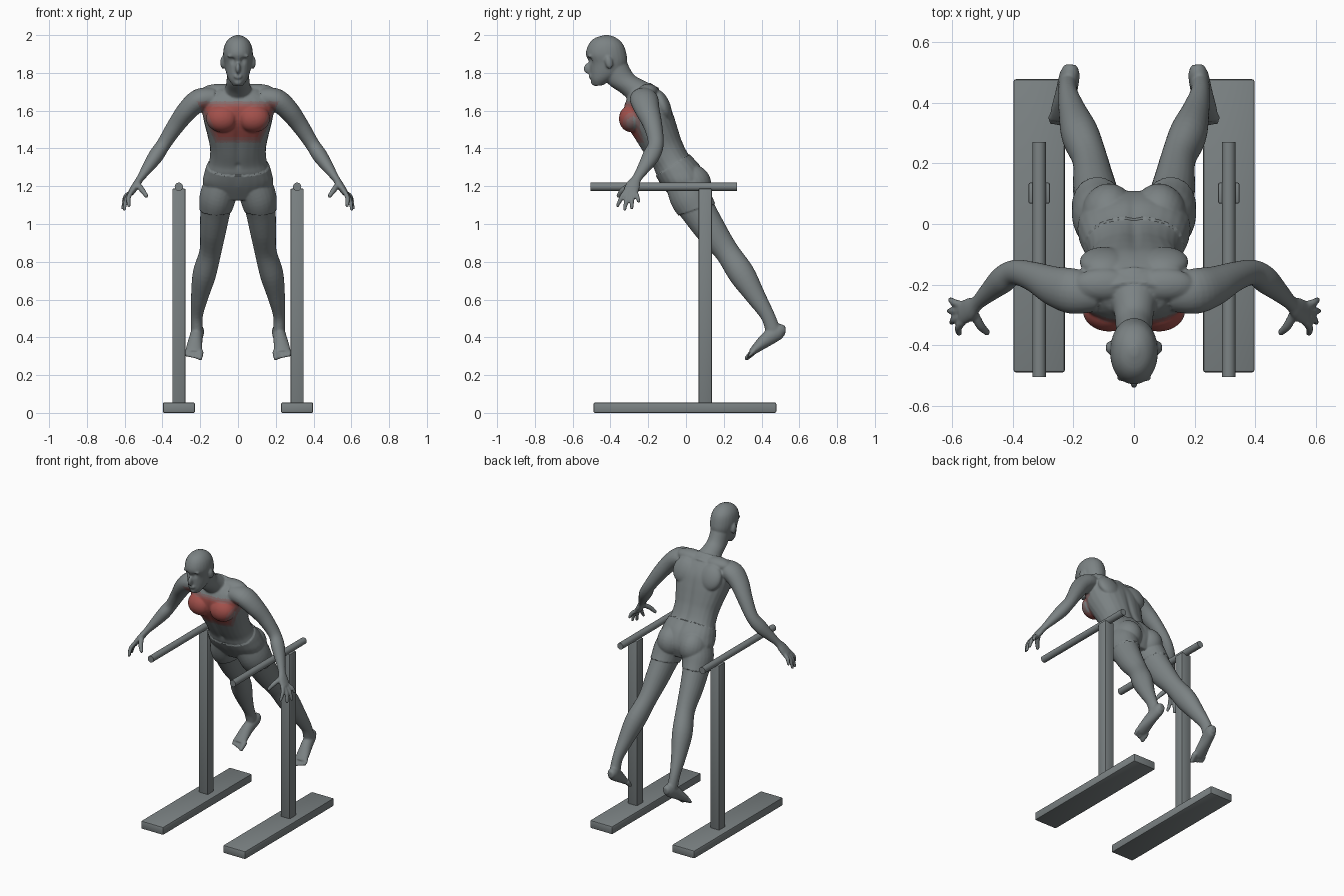
import bpy, bmesh, math
from mathutils import Vector, Matrix

cube = bpy.data.objects.get("Cube")
if cube:
    bpy.data.objects.remove(cube)


def material(name, rgb):
    m = bpy.data.materials.new(name)
    m.use_nodes = True
    m.diffuse_color = (*rgb, 1)
    m.node_tree.nodes["Principled BSDF"].inputs["Base Color"].default_value = (*rgb, 1)
    return m


grey = material("slate grey", (0.2, 0.225, 0.23))
reds = [material("faint red", (0.23, 0.15, 0.15)),
        material("soft red", (0.29, 0.11, 0.105)),
        material("muscle red", (0.36, 0.08, 0.07))]


def finish(obj, angle=35):
    bpy.ops.object.select_all(action='DESELECT')
    obj.select_set(True)
    bpy.context.view_layer.objects.active = obj
    bpy.ops.object.shade_smooth_by_angle(angle=math.radians(angle))


def new_object(name, bm, *mats):
    me = bpy.data.meshes.new(name)
    bm.to_mesh(me)
    bm.free()
    for m in mats:
        me.materials.append(m)
    obj = bpy.data.objects.new(name, me)
    bpy.context.collection.objects.link(obj)
    return obj


# ---- helpers that add closed volumes to the body ----
def spline(rows, steps=5):
    """Smoothly interpolate rows of numbers."""
    rows = [Vector(r) for r in rows]
    out = []
    for i in range(len(rows) - 1):
        p0, p1, p2 = rows[max(i - 1, 0)], rows[i], rows[i + 1]
        p3 = rows[min(i + 2, len(rows) - 1)]
        for k in range(steps):
            t = k / steps
            out.append(p1 + (p2 - p0) * (t / 2)
                       + (p0 * 2 - p1 * 5 + p2 * 4 - p3) * (t * t / 2)
                       + (p1 * 3 - p0 - p2 * 3 + p3) * (t ** 3 / 2))
    return out + [rows[-1]]


def skin(bm, rings, power=1.0, n=24):
    """Bridge elliptical rings (centre, half side, half depth)."""
    loops = []
    for c, u, v in rings:
        loop = []
        for k in range(n):
            a = math.tau * k / n
            ca, sa = math.cos(a), math.sin(a)
            ca = math.copysign(abs(ca) ** power, ca)
            sa = math.copysign(abs(sa) ** power, sa)
            loop.append(bm.verts.new(c + u * ca + v * sa))
        loops.append(loop)
    for a, b in zip(loops, loops[1:]):
        for k in range(n):
            j = (k + 1) % n
            bm.faces.new((a[k], a[j], b[j], b[k]))
    bm.faces.new(loops[0])
    bm.faces.new(loops[-1])


def trunk(bm, rows, power=1.0):
    """Rows: front y, front z, back y, back z, half width."""
    rings = []
    for fy, fz, by, bz, w in spline(rows):
        f, b = Vector((0, fy, fz)), Vector((0, by, bz))
        rings.append(((f + b) / 2, Vector((w, 0, 0)), (b - f) / 2))
    skin(bm, rings, power)


def limb(bm, rows, ref, side, steps=5):
    """Rows: x, y, z, half width along ref, half width across it."""
    pts = spline(rows, steps)
    rings = []
    for i, p in enumerate(pts):
        a, b = pts[max(i - 1, 0)], pts[min(i + 1, len(pts) - 1)]
        t = Vector(b[:3]) - Vector(a[:3])
        t.normalize()
        u = (ref - t * ref.dot(t)).normalized()
        v = t.cross(u)
        flip = Vector((side, 1, 1))
        rings.append((Vector(p[:3]) * flip, u * p[3] * flip, v * p[4] * flip))
    skin(bm, rings)


def blob(bm, loc, size, side=1, tilt=0.0):
    mat = (Matrix.Translation((loc[0] * side, loc[1], loc[2]))
           @ Matrix.Rotation(tilt, 4, 'X') @ Matrix.Diagonal((*size, 1)))
    bmesh.ops.create_uvsphere(bm, u_segments=24, v_segments=16, radius=1, matrix=mat)


def digit(bm, a, b, r, side, bend=(0, 0, 0)):
    a, b = Vector(a), Vector(b)
    mid = (a + b) / 2 + Vector(bend)
    limb(bm, [(*a, r, r), (*mid, r, r), (*b, r * 0.75, r * 0.75)], Vector((0.3, 1, 0)), side, 3)
    blob(bm, b, (r * 0.8,) * 3, side)


X, Y = Vector((1, 0, 0)), Vector((0, 1, 0))
bm = bmesh.new()

# Torso, neck and head
trunk(bm, [(-0.06, 1.13, 0.085, 1.14, 0.12), (-0.12, 1.2, 0.105, 1.22, 0.178),
           (-0.158, 1.26, 0.075, 1.30, 0.17), (-0.175, 1.30, 0.015, 1.37, 0.152),
           (-0.215, 1.36, -0.02, 1.44, 0.148), (-0.265, 1.44, -0.04, 1.5, 0.162),
           (-0.32, 1.53, -0.062, 1.57, 0.182), (-0.33, 1.61, -0.09, 1.64, 0.19),
           (-0.315, 1.66, -0.135, 1.70, 0.165), (-0.30, 1.69, -0.19, 1.75, 0.1)], 0.88)
trunk(bm, [(-0.29, 1.64, -0.14, 1.72, 0.09), (-0.34, 1.69, -0.215, 1.755, 0.068),
           (-0.41, 1.74, -0.275, 1.79, 0.06), (-0.44, 1.80, -0.31, 1.85, 0.06)])
trunk(bm, [(-0.485, 1.73, -0.44, 1.735, 0.025), (-0.503, 1.76, -0.39, 1.765, 0.048),
           (-0.508, 1.80, -0.34, 1.80, 0.063), (-0.512, 1.85, -0.312, 1.85, 0.073),
           (-0.53, 1.90, -0.315, 1.90, 0.079), (-0.516, 1.95, -0.332, 1.95, 0.07),
           (-0.485, 1.983, -0.365, 1.983, 0.046), (-0.435, 2.0, -0.405, 2.0, 0.012)], 0.95)
blob(bm, (0, -0.517, 1.825), (0.013, 0.025, 0.03), tilt=-0.25)
blob(bm, (0, -0.505, 1.782), (0.024, 0.012, 0.014))
blob(bm, (0, -0.488, 1.75), (0.022, 0.016, 0.016))

for s in (1, -1):
    # Ears, brow, chest, shoulder and seat masses
    blob(bm, (0.08, -0.408, 1.855), (0.014, 0.02, 0.034), s, 0.2)
    blob(bm, (0.03, -0.51, 1.888), (0.028, 0.012, 0.01), s)
    blob(bm, (0.082, -0.285, 1.56), (0.088, 0.07, 0.075), s, -0.25)
    blob(bm, (0.10, -0.125, 1.63), (0.08, 0.04, 0.085), s, 0.4)
    blob(bm, (0.10, -0.2, 1.70), (0.10, 0.055, 0.042), s)
    blob(bm, (0.083, 0.03, 1.21), (0.085, 0.098, 0.1), s, 0.4)
    # Arm and palm
    limb(bm, [(0.12, -0.23, 1.665, 0.06, 0.055), (0.2, -0.222, 1.658, 0.075, 0.06),
              (0.265, -0.205, 1.605, 0.066, 0.055), (0.33, -0.175, 1.52, 0.05, 0.046),
              (0.392, -0.16, 1.425, 0.042, 0.038), (0.435, -0.185, 1.36, 0.046, 0.04),
              (0.48, -0.225, 1.295, 0.034, 0.03), (0.517, -0.26, 1.242, 0.026, 0.02),
              (0.54, -0.28, 1.205, 0.038, 0.02), (0.568, -0.295, 1.163, 0.04, 0.017)], Y, s)
    # Spread fingers and thumb
    for y, tip in ((-0.324, (0.578, -0.362, 1.098)), (-0.305, (0.602, -0.325, 1.078)),
                   (-0.286, (0.610, -0.287, 1.085)), (-0.268, (0.606, -0.25, 1.12))):
        digit(bm, (0.566, y, 1.168), tip, 0.0125, s, (0.008, 0, 0.004))
    digit(bm, (0.528, -0.295, 1.208), (0.486, -0.357, 1.15), 0.015, s, (0.0, -0.01, 0))
    # Leg
    limb(bm, [(0.085, 0.0, 1.21, 0.088, 0.1), (0.108, 0.025, 1.14, 0.09, 0.103),
              (0.12, 0.065, 1.07, 0.08, 0.093), (0.132, 0.13, 0.97, 0.07, 0.082),
              (0.146, 0.215, 0.855, 0.058, 0.065), (0.178, 0.295, 0.735, 0.062, 0.07),
              (0.203, 0.37, 0.615, 0.046, 0.052), (0.218, 0.432, 0.515, 0.032, 0.038),
              (0.218, 0.46, 0.44, 0.032, 0.04)], X, s)
    # Foot and toes
    limb(bm, [(0.21, 0.526, 0.435, 0.02, 0.022), (0.212, 0.495, 0.432, 0.033, 0.04),
              (0.223, 0.435, 0.395, 0.036, 0.04), (0.232, 0.375, 0.345, 0.043, 0.026),
              (0.235, 0.345, 0.318, 0.044, 0.017)], X, s)
    for k in range(5):
        x, lag = 0.198 + 0.018 * k, 0.004 * k
        digit(bm, (x, 0.36, 0.328), (x + 0.003, 0.322 + lag, 0.29 + lag),
              0.016 if k == 0 else 0.0115, s)

# Fuse everything into one skin
bmesh.ops.recalc_face_normals(bm, faces=bm.faces)
body = new_object("athlete_body", bm, grey, *reds)
rm = body.modifiers.new("fuse", 'REMESH')
rm.mode = 'VOXEL'
rm.voxel_size = 0.006
sm = body.modifiers.new("soften", 'SMOOTH')
sm.factor, sm.iterations = 0.5, 5
graph = bpy.context.evaluated_depsgraph_get()
fused = bpy.data.meshes.new_from_object(body.evaluated_get(graph))
body.modifiers.clear()
body.data = fused
fused.materials.clear()
for m in (grey, *reds):
    fused.materials.append(m)

# Sculpt eye sockets, mouth, navel, body furrows and raised shorts
bm = bmesh.new()
bm.from_mesh(fused)
bm.normal_update()
dents = [(Vector((0.031, -0.513, 1.864)), 0.017, 0.012), (Vector((-0.031, -0.513, 1.864)), 0.017, 0.012),
         (Vector((0, -0.517, 1.782)), 0.008, 0.005), (Vector((0, -0.19, 1.30)), 0.014, 0.01)]
moves = []
for v in bm.verts:
    x, y, z = v.co
    d = -sum(amp * math.exp(-((v.co - c).length / r) ** 2) for c, r, amp in dents)
    if 1.2 < z < 1.68 and abs(x) < 0.1:
        fade = math.sin(math.pi * (z - 1.2) / 0.48)
        d -= 0.009 * fade * math.exp(-(x / 0.018) ** 2)
    if abs(x) < 0.26 and 1.06 + 0.3 * y < z < 1.355 + 0.64 * y:
        d += 0.006
    moves.append(v.normal * d)
for v, m in zip(bm.verts, moves):
    v.co += m

# Highlighted chest, fading at its border
for f in bm.faces:
    x, y, z = f.calc_center_median()
    depth = min(1.65 - z, z - 1.43, 0.205 + 0.45 * (z - 1.62) - abs(x))
    if depth > 0 and f.normal.y < 0.1 and y < -0.2:
        f.material_index = 1 if depth < 0.013 else 2 if depth < 0.03 else 3
    else:
        f.material_index = 0
bm.to_mesh(fused)
bm.free()
finish(body, 50)


# ---- parallel bars ----
def box(name, lo, hi, bevel):
    lo, hi = Vector(lo), Vector(hi)
    b = bmesh.new()
    bmesh.ops.create_cube(b, size=1, matrix=Matrix.Translation((lo + hi) / 2)
                          @ Matrix.Diagonal((*(hi - lo), 1)))
    bmesh.ops.bevel(b, geom=b.edges[:], offset=bevel, segments=2, affect='EDGES', profile=0.5)
    finish(new_object(name, b, grey))


for s, label in ((1, "left"), (-1, "right")):
    cx = 0.313 * s
    box(label + "_base", (cx - 0.085, -0.49, 0), (cx + 0.085, 0.478, 0.055), 0.008)
    box(label + "_upright", (cx - 0.035, 0.067, 0.04), (cx + 0.035, 0.137, 1.187), 0.006)
    b = bmesh.new()
    bmesh.ops.create_cone(b, cap_ends=True, segments=32, radius1=0.022, radius2=0.022, depth=0.775,
                          matrix=Matrix.Translation((cx, -0.117, 1.197)) @ Matrix.Rotation(math.pi / 2, 4, 'X'))
    finish(new_object(label + "_rail", b, grey))
